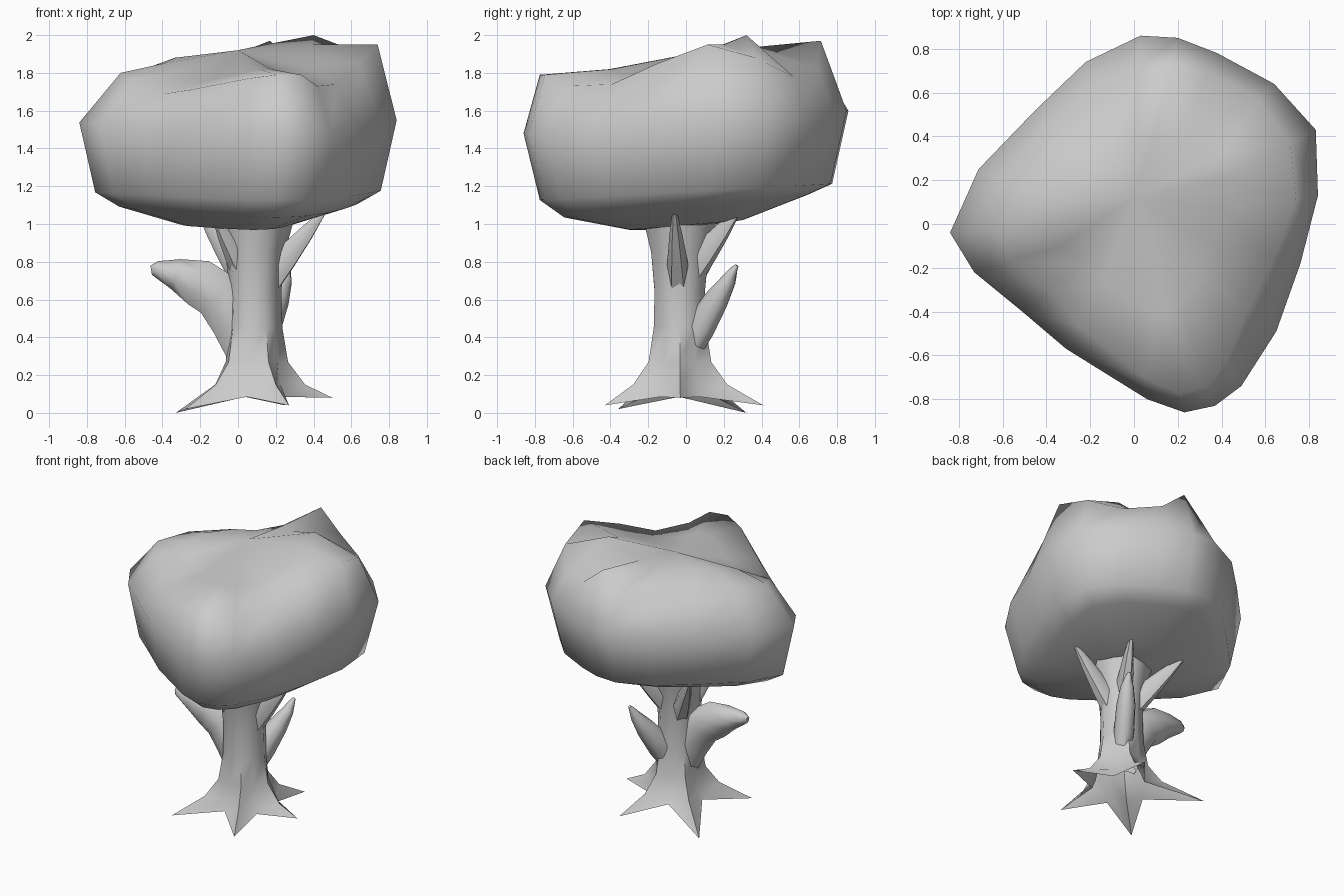
import bpy, math
from mathutils import Vector

if "Cube" in bpy.data.objects:
    bpy.data.objects.remove(bpy.data.objects["Cube"])


def make_object(name, verts, faces, angle=60):
    mesh = bpy.data.meshes.new(name)
    mesh.from_pydata([tuple(v) for v in verts], [], faces)
    obj = bpy.data.objects.new(name, mesh)
    bpy.context.collection.objects.link(obj)
    bpy.ops.object.select_all(action='DESELECT')
    obj.select_set(True)
    bpy.context.view_layer.objects.active = obj
    bpy.ops.object.shade_smooth_by_angle(angle=math.radians(angle))
    return obj


def loft(name, rings, start=None, end=None, angle=60):
    """Skin equal rings (counter-clockwise, bottom to top); fan an end to a point if given."""
    n = len(rings[0])
    verts = [v for ring in rings for v in ring]
    faces = []
    for k in range(len(rings) - 1):
        for i in range(n):
            j = (i + 1) % n
            faces.append((k * n + i, k * n + j, (k + 1) * n + j, (k + 1) * n + i))
    last = (len(rings) - 1) * n
    if start is not None:
        verts.append(start)
        faces += [(len(verts) - 1, (i + 1) % n, i) for i in range(n)]
    if end is not None:
        verts.append(end)
        faces += [(len(verts) - 1, last + i, last + (i + 1) % n) for i in range(n)]
    return make_object(name, verts, faces, angle)


def limb(name, path, side, n=7):
    """Tapered limb, open where it is buried; path: (x, y, z, radius sideways, radius upward)."""
    pts = [Vector(p[:3]) for p in path]
    rings = []
    for k, p in enumerate(path):
        t = (pts[min(k + 1, len(pts) - 1)] - pts[max(k - 1, 0)]).normalized()
        u = Vector(side)
        u = (u - t * u.dot(t)).normalized()
        v = t.cross(u)
        rings.append([pts[k] + u * p[3] * math.cos(a) + v * p[4] * math.sin(a)
                      for a in (2 * math.pi * i / n for i in range(n))])
    return loft(name, rings, None, pts[-1])


# Canopy columns: outline x, y, rim scale, rim height, inner top height
columns = [
    (.84, .13, .88, 1.95, 1.89), (.83, .43, .86, 1.88, 1.95),
    (.64, .64, .89, 1.78, 2.00), (.38, .78, .89, 1.83, 1.93),
    (.20, .85, .84, 1.97, 1.94), (.03, .86, .83, 1.83, 1.89),
    (-.22, .74, .80, 1.75, 1.87), (-.45, .52, .78, 1.79, 1.89),
    (-.71, .25, .74, 1.81, 1.88), (-.84, -.04, .74, 1.80, 1.85),
    (-.73, -.22, .77, 1.76, 1.80), (-.51, -.40, .76, 1.69, 1.75),
    (-.31, -.57, .82, 1.71, 1.76), (.06, -.80, .88, 1.77, 1.80),
    (.23, -.86, .90, 1.79, 1.82), (.37, -.83, .90, 1.79, 1.82),
    (.49, -.74, .86, 1.73, 1.80), (.65, -.49, .80, 1.74, 1.80),
    (.76, -.18, .84, 1.85, 1.83)]


def canopy_ring(scale, z, slope):
    return [Vector((c[0] * scale, c[1] * scale, z + slope * c[1])) for c in columns]


canopy_rings = [
    canopy_ring(.35, .995, .03),
    canopy_ring(.75, 1.095, .07),
    canopy_ring(.90, 1.17, .05),
    canopy_ring(1.0, 1.54, .07),
    [Vector((c[0] * c[2], c[1] * c[2], c[3])) for c in columns],
    [Vector((c[0] * .47, c[1] * .47, c[4])) for c in columns]]
canopy_rings[-1][2] = Vector((.40, .32, 2.0))   # summit of the ridge
loft("canopy", canopy_rings, Vector((.05, -.05, .97)), Vector((.0, .12, 1.92)), 75)

# Trunk: five root tips flare out of a ribbed column, hollow underneath
roots = [(.50, -.03, .08), (.25, .41, .04), (-.33, .32, 0), (-.28, -.36, .02), (.27, -.43, .04)]
axis = Vector((.085, -.035, 0))
angles = [math.atan2(y - axis.y, x - axis.x) % (2 * math.pi) for x, y, z in roots]
mids = [a + ((angles[(i + 1) % 5] - a) % (2 * math.pi)) / 2 for i, a in enumerate(angles)]


def trunk_ring(r_rib, r_valley, z):
    ring = []
    for a, m in zip(angles, mids):
        ring.append(axis + Vector((r_rib * math.cos(a), r_rib * math.sin(a), z)))
        ring.append(axis + Vector((r_valley * math.cos(m), r_valley * math.sin(m), z)))
    return ring


foot = []
for tip, m in zip(roots, mids):
    foot.append(Vector(tip))
    foot.append(axis + Vector((.19 * math.cos(m), .19 * math.sin(m), .085)))
trunk_rings = [foot, trunk_ring(.27, .165, .15), trunk_ring(.18, .15, .27),
               trunk_ring(.15, .135, .45), trunk_ring(.145, .135, .65),
               trunk_ring(.165, .15, .85), trunk_ring(.21, .185, 1.02)]
loft("trunk", trunk_rings)

# Broad stub on the left and slim stub at the back
limb("left_stub", [(.07, -.03, .32, .08, .13), (-.02, -.035, .49, .09, .13),
                   (-.10, -.04, .62, .09, .135), (-.21, -.04, .69, .085, .13),
                   (-.33, -.05, .735, .07, .085), (-.43, -.05, .76, .04, .045),
                   (-.46, -.05, .755, .02, .025)], (0, 1, 0))
limb("back_stub", [(.09, -.02, .30, .07, .09), (.15, .08, .46, .07, .09),
                   (.205, .165, .60, .065, .07), (.245, .225, .70, .045, .04),
                   (.26, .255, .76, .02, .02), (.265, .27, .78, .01, .01)], (.7, -.7, 0))

# Upper branches reaching into the canopy
for name, tip, z0 in (("right_branch", (.45, -.06, 1.06), .62),
                      ("back_branch", (.25, .27, 1.06), .68),
                      ("left_branch", (-.20, .25, 1.06), .65),
                      ("front_branch", (-.12, -.20, 1.03), .68)):
    tip = Vector(tip)
    base = Vector((axis.x, axis.y, z0))
    out = Vector((tip.x - base.x, tip.y - base.y, 0))
    side = Vector((-out.y, out.x, 0)).normalized()
    path = []
    for t, r in ((.1, .085), (.45, .065), (.75, .042), (1, .015)):
        p = base.lerp(tip, t)
        path.append((p.x, p.y, p.z, r * .8, r * 1.1))
    limb(name, path, side, 6)
